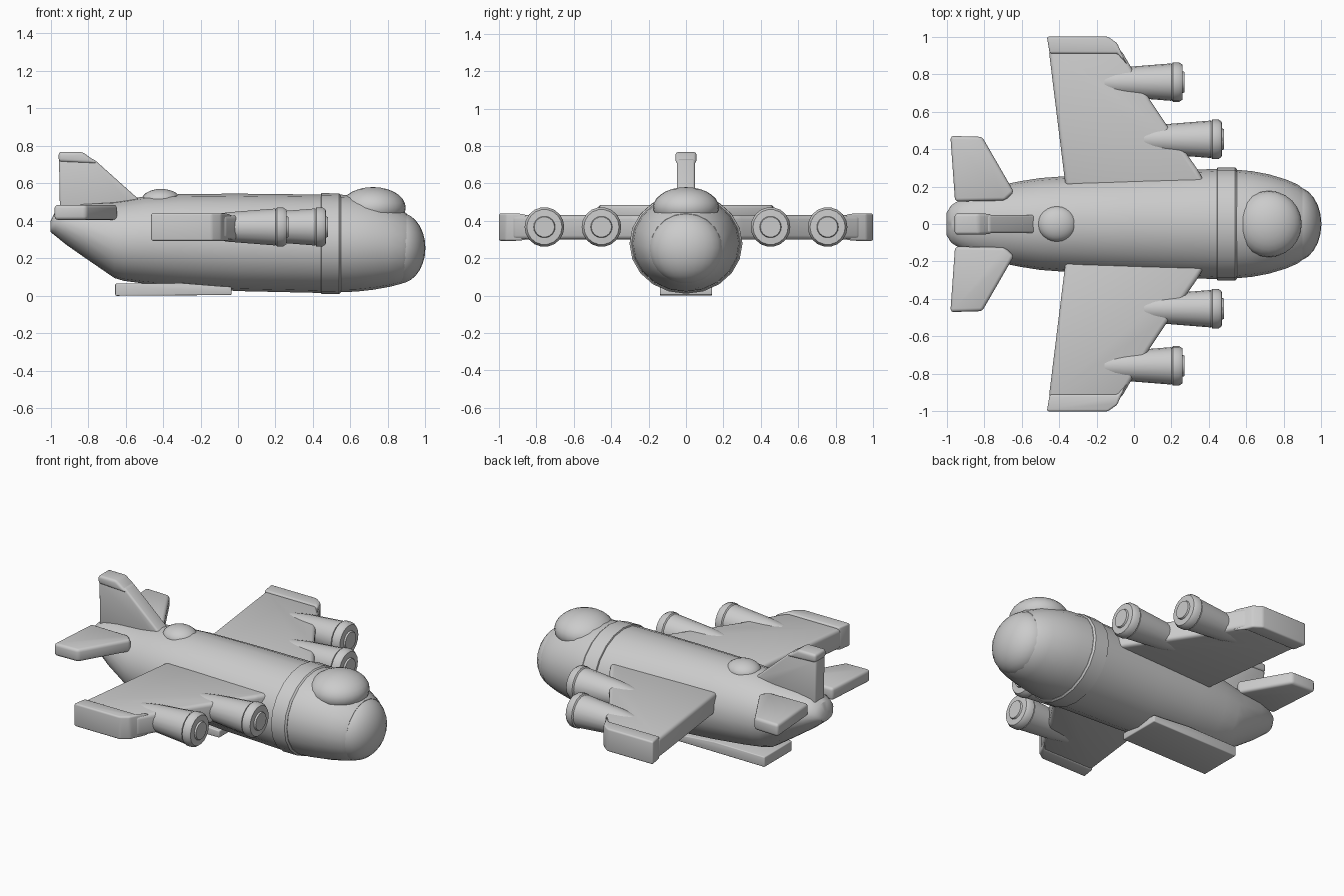
import bpy
import bmesh
import math

cube = bpy.data.objects.get("Cube")
if cube:
    bpy.data.objects.remove(cube, do_unlink=True)

grey = bpy.data.materials.new("light grey")
grey.use_nodes = True
color = (0.6, 0.6, 0.6, 1)
grey.diffuse_color = color
grey.node_tree.nodes["Principled BSDF"].inputs["Base Color"].default_value = color


def finish(name, bm, mirror=False):
    """Turn a bmesh into a smooth-shaded object, optionally mirrored left/right."""
    bmesh.ops.recalc_face_normals(bm, faces=bm.faces)
    mesh = bpy.data.meshes.new(name)
    bm.to_mesh(mesh)
    bm.free()
    mesh.materials.append(grey)
    obj = bpy.data.objects.new(name, mesh)
    bpy.context.collection.objects.link(obj)
    bpy.ops.object.select_all(action='DESELECT')
    bpy.context.view_layer.objects.active = obj
    obj.select_set(True)
    bpy.ops.object.shade_smooth_by_angle(angle=math.radians(35))
    if mirror:
        mod = obj.modifiers.new("Mirror", 'MIRROR')
        mod.use_axis = (False, True, False)
    return obj


def loft(name, rings, y=0, sides=20, mirror=False):
    """Skin elliptical rings along x; each ring is (x, bottom, top, half width)."""
    bm = bmesh.new()
    loops = []
    for x, low, high, wide in rings:
        loop = []
        for i in range(sides):
            a = 2 * math.pi * i / sides
            z = (low + high) / 2 + math.sin(a) * (high - low) / 2
            loop.append(bm.verts.new((x, y + wide * math.cos(a), z)))
        loops.append(loop)
    for a, b in zip(loops, loops[1:]):
        for i in range(sides):
            j = (i + 1) % sides
            bm.faces.new((a[i], a[j], b[j], b[i]))
    bm.faces.new(loops[0])
    bm.faces.new(loops[-1])
    return finish(name, bm, mirror)


def slab(name, outline, low, high, bevel, plane="xy", mirror=False):
    """Extrude an outline in the xy or xz plane and round its edges."""
    bm = bmesh.new()

    def point(p, d):
        return (p[0], p[1], d) if plane == "xy" else (p[0], d, p[1])
    a = [bm.verts.new(point(p, low)) for p in outline]
    b = [bm.verts.new(point(p, high)) for p in outline]
    bm.faces.new(a)
    bm.faces.new(b)
    for i in range(len(a)):
        j = (i + 1) % len(a)
        bm.faces.new((a[i], a[j], b[j], b[i]))
    bmesh.ops.recalc_face_normals(bm, faces=bm.faces)
    bmesh.ops.bevel(bm, geom=bm.edges[:], offset=bevel, segments=3,
                    profile=0.5, affect='EDGES', clamp_overlap=True)
    return finish(name, bm, mirror)


def dome(name, center, radii):
    bm = bmesh.new()
    bmesh.ops.create_uvsphere(bm, u_segments=24, v_segments=14, radius=1)
    bmesh.ops.scale(bm, vec=radii, verts=bm.verts)
    bmesh.ops.translate(bm, vec=center, verts=bm.verts)
    return finish(name, bm)


# Body: hull with upswept tail, collar and cockpit section
loft("fuselage", [
    (-1.0, .34, .40, .06), (-.975, .32, .45, .10), (-.92, .275, .48, .135),
    (-.82, .205, .495, .18), (-.66, .095, .505, .218), (-.61, .08, .512, .228),
    (-.5, .065, .53, .245), (-.3, .045, .543, .26), (0, .025, .545, .275),
    (.45, .015, .54, .295)])
loft("body_collar", [
    (.44, .02, .535, .29), (.445, .01, .548, .302), (.54, .01, .546, .302),
    (.55, .018, .538, .292)])
loft("cockpit_section", [
    (.54, .02, .54, .29), (.63, .022, .535, .282), (.72, .032, .52, .265),
    (.81, .048, .49, .238), (.875, .065, .455, .21), (.9, .08, .44, .19)])
dome("nose", (.86, 0, .255), (.14, .2, .19))
dome("canopy", (.72, 0, .47), (.175, .177, .11))
dome("roof_dome", (-.41, 0, .51), (.105, .095, .06))

# Wings with thicker rounded tips
slab("wing", [(-.365, .2), (.39, .2), (.34, .29), (.18, .52), (.08, .67),
              (-.07, .93), (-.455, .93)], .3, .43, .022, mirror=True)
slab("wing_tip", [(-.45, .91), (-.09, .91), (-.035, .85), (-.07, .92),
                  (-.09, .965), (-.14, 1), (-.465, 1)],
     .293, .44, .03, mirror=True)

# Four engines, two on each wing
engine = [(0, .06), (.02, .066), (.12, .08), (.37, .1), (.371, .096),
          (.378, .106), (.41, .106), (.428, .094), (.43, .058), (.44, .054)]
for label, start, y in (("outer", -.17, .757), ("inner", .04, .452)):
    loft(label + "_engine", [(start + x, .367 - r, .367 + r, r) for x, r in engine],
         y=y, sides=18, mirror=True)

# Tail surfaces
slab("tailplane", [(-.955, .12), (-.69, .125), (-.64, .17), (-.81, .465),
                   (-.98, .47)], .405, .485, .018, mirror=True)
slab("tail_fin", [(-.95, .44), (-.955, .73), (-.77, .73), (-.53, .515),
                  (-.53, .44)], -.048, .048, .012, plane="xz")
slab("fin_cap", [(-.957, .715), (-.957, .768), (-.83, .768), (-.745, .705)],
     -.056, .056, .016, plane="xz")

# Cargo ramp plate under the belly
slab("belly_plate", [(-.655, 0), (-.655, .065), (-.3, .068), (-.1, .052),
                     (-.035, .048), (-.035, .004)],
     -.14, .14, .006, plane="xz")
